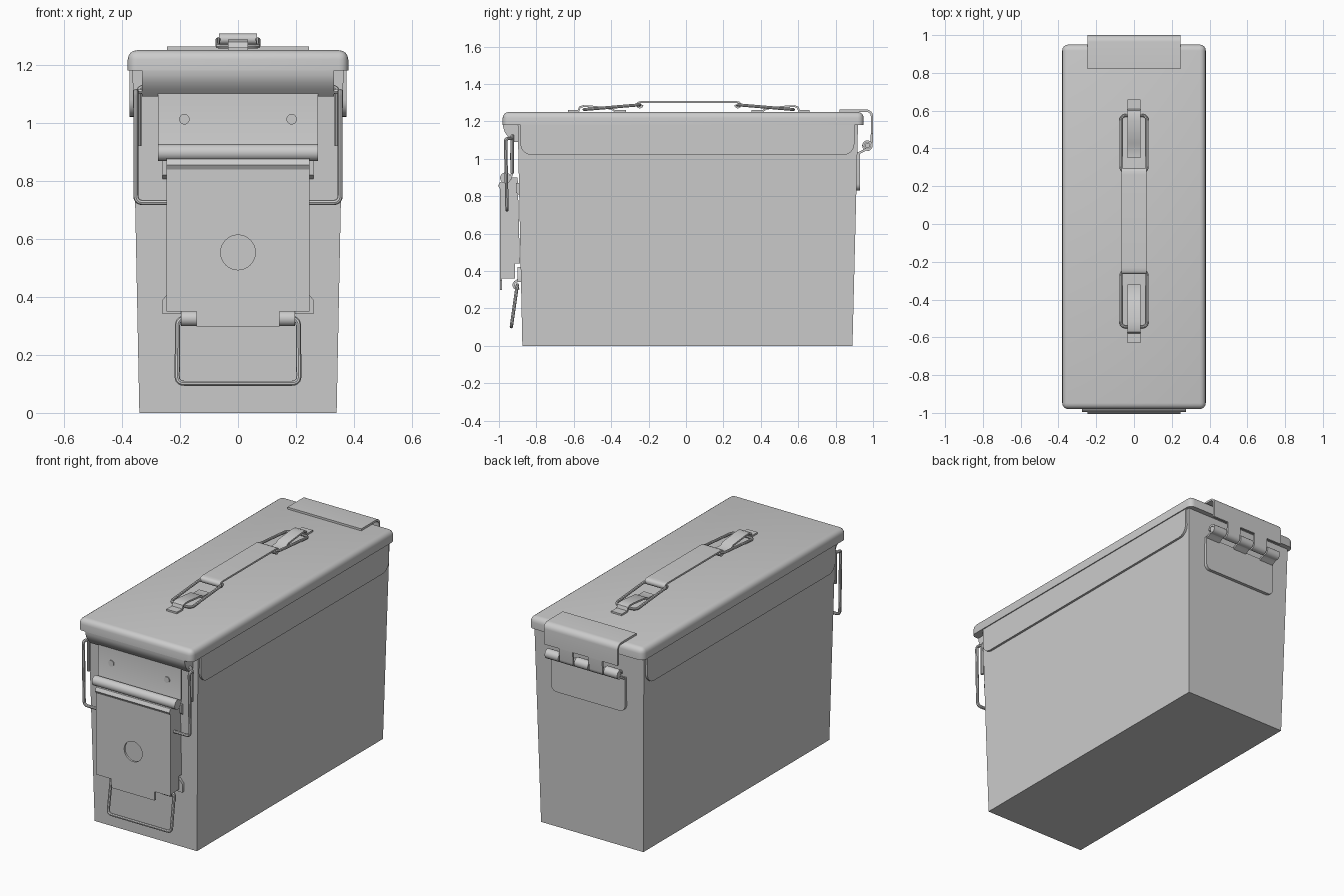
import bpy, bmesh, math
from mathutils import Vector

if "Cube" in bpy.data.objects:
    bpy.data.objects.remove(bpy.data.objects["Cube"])


def make(name, verts, faces):
    me = bpy.data.meshes.new(name)
    me.from_pydata([tuple(v) for v in verts], [], faces)
    bm = bmesh.new()
    bm.from_mesh(me)
    bmesh.ops.recalc_face_normals(bm, faces=bm.faces)
    bm.to_mesh(me)
    bm.free()
    ob = bpy.data.objects.new(name, me)
    bpy.context.collection.objects.link(ob)
    return ob


def prism(name, pts, axis, a, b):
    """Extrude a closed 2D outline along x (pts are y,z) or y (pts are x,z) from a to b."""
    n = len(pts)
    put = (lambda p, d: (d, p[0], p[1])) if axis == 'x' else (lambda p, d: (p[0], d, p[1]))
    verts = [put(p, d) for d in (a, b) for p in pts]
    faces = [list(range(n)), list(range(n, 2 * n))]
    faces += [[i, (i + 1) % n, n + (i + 1) % n, n + i] for i in range(n)]
    return make(name, verts, faces)


def strip(name, pts, x0, x1, t=0.012):
    """Bent sheet metal: an open y,z profile swept across x and thickened."""
    n = len(pts)
    verts = [(x, y, z) for x in (x0, x1) for y, z in pts]
    ob = make(name, verts, [[i, i + 1, n + i + 1, n + i] for i in range(n - 1)])
    m = ob.modifiers.new("thickness", 'SOLIDIFY')
    m.thickness, m.offset, m.use_even_offset = t, 0, True
    return ob


def arc(cu, cv, r, a0, a1, n=8):
    return [(cu + r * math.cos(math.radians(a0 + (a1 - a0) * i / n)),
             cv + r * math.sin(math.radians(a0 + (a1 - a0) * i / n))) for i in range(n + 1)]


def circle(cu, cv, r, n=24):
    return arc(cu, cv, r, 0, 360, n)[:-1]


def fillet(pts, r, closed=False, n=5):
    """Round the corners of a 3D path."""
    pts = [Vector(p) for p in pts]
    out = []
    for i, p in enumerate(pts):
        if not closed and i in (0, len(pts) - 1):
            out.append(p)
            continue
        a, b = pts[i - 1] - p, pts[(i + 1) % len(pts)] - p
        d = min(r, a.length * 0.45, b.length * 0.45)
        s, e = p + a.normalized() * d, p + b.normalized() * d
        for k in range(n + 1):
            t = k / n
            out.append(s * (1 - t) ** 2 + p * 2 * t * (1 - t) + e * t * t)
    return out


def wire(name, pts, r=0.009, corner=0.025, closed=False):
    path = fillet(pts, corner, closed)
    cu = bpy.data.curves.new(name, 'CURVE')
    cu.dimensions, cu.bevel_depth, cu.bevel_resolution, cu.use_fill_caps = '3D', r, 2, True
    sp = cu.splines.new('POLY')
    sp.points.add(len(path) - 1)
    for q, p in zip(sp.points, path):
        q.co = (*p, 1)
    sp.use_cyclic_u = closed
    ob = bpy.data.objects.new(name, cu)
    bpy.context.collection.objects.link(ob)


def drop_panel(u0, u1, v0, v1, r):
    """Outline with rounded lower corners."""
    return [(u0, v1)] + arc(u0 + r, v0 + r, r, 180, 270, 6) + arc(u1 - r, v0 + r, r, 270, 360, 6) + [(u1, v1)]


# Tapered box body
make("body", [(sx * w, y, z) for w, y0, y1, z in ((0.34, -0.875, 0.89, 0), (0.364, -0.9, 0.92, 1.2))
              for sx, y in ((-1, y0), (1, y0), (1, y1), (-1, y1))],
     [(0, 1, 2, 3), (4, 5, 6, 7)] + [(i, (i + 1) % 4, 4 + (i + 1) % 4, 4 + i) for i in range(4)])

# Lid with rounded upper edges and corners
lid = prism("lid", [(-0.98, 1.18), (0.95, 1.18), (0.95, 1.25), (-0.98, 1.25)], 'x', -0.38, 0.38)
bm = bmesh.new()
bm.from_mesh(lid.data)
edges = [e for e in bm.edges if max(v.co.z for v in e.verts) > 1.2]
bmesh.ops.bevel(bm, geom=edges, offset=0.032, segments=4, profile=0.5, affect='EDGES')
bm.to_mesh(lid.data)
bm.free()

# Lid flaps on the sides and the in-curving front skirt
for s in (-1, 1):
    prism("lid_side_flap", drop_panel(-0.885, 0.9, 1.02, 1.2, 0.06), 'x', s * 0.35, s * 0.374)
prism("lid_front_skirt", [(-0.89, 1.19), (-0.978, 1.19), (-0.977, 1.165), (-0.968, 1.14),
                          (-0.95, 1.115), (-0.925, 1.09), (-0.89, 1.09)], 'x', -0.33, 0.33)

# Latch: upper plate with rivets and the rolled hinge
strip("latch_upper_plate", [(-0.93, 1.12), (-0.93, 0.92), (-0.94, 0.89)], -0.275, 0.275)
for s in (-1, 1):
    prism("latch_rivet", circle(s * 0.185, 1.012, 0.018), 'y', -0.942, -0.92)
prism("latch_roll", circle(-0.965, 0.897, 0.029), 'x', -0.275, 0.275)

# Latch lever: front sheet with a round hole and side flanges
half = [(0.247, 0.868), (0.247, 0.35), (0.143, 0.35), (0.143, 0.297)]
lever = prism("latch_lever", half + [(-x, z) for x, z in reversed(half)], 'y', -0.995, -0.983)
cutter = prism("hole_cutter", circle(0, 0.553, 0.06, 32), 'y', -1.1, -0.95)
cutter.hide_render = True
cut = lever.modifiers.new("hole", 'BOOLEAN')
cut.operation, cut.object = 'DIFFERENCE', cutter
strip("latch_lever_lip", [(-0.989, 0.84), (-0.998, 0.855), (-0.99, 0.87), (-0.97, 0.875)], -0.247, 0.247)
for s in (-1, 1):
    prism("latch_lever_flange", [(-0.985, 0.868), (-0.985, 0.36), (-0.915, 0.36), (-0.915, 0.44),
                                 (-0.888, 0.44), (-0.9, 0.9), (-0.95, 0.9)], 'x', s * 0.235, s * 0.247)
    prism("latch_mount_ear", [(-0.91, 0.87), (-0.91, 0.82), (-0.885, 0.8), (-0.885, 0.87)], 'x', s * 0.2, s * 0.26)
    # Hooks holding the pull ring
    strip("ring_hook", [(-0.88, 0.35), (-0.9, 0.35)] + arc(-0.902, 0.325, 0.02, 100, 300, 8),
          s * 0.143, s * 0.197)
prism("latch_base_plate", [(-0.26, 0.34), (0.26, 0.34), (0.26, 0.39), (0.235, 0.42), (-0.235, 0.42), (-0.26, 0.39)],
      'y', -0.9, -0.875)

# Pull ring below the latch
half = [(0.15, -0.902, 0.325), (0.208, -0.902, 0.325), (0.21, -0.934, 0.102)]
wire("pull_ring", half + [(-x, y, z) for x, y, z in reversed(half)])

# Latch bail wires at both sides, hooked under the skirt
half = [(0.36 - 0.008, -0.957, 0.725), (0.352, -0.965, 1.108), (0.352, -0.93, 1.108), (0.28, -0.93, 1.108)]
wire("latch_bail", [(-x, y, z) for x, y, z in reversed(half)] + half)
for s in (-1, 1):
    wire("bail_support", [(s * 0.3, -0.928, 1.122), (s * 0.342, -0.928, 1.122), (s * 0.342, -0.928, 0.92)])

# Rear hinge: bent upper leaf, two fingers, lower leaf with three knuckles, pin
W, K = 0.245, 0.098
strip("hinge_upper_leaf", [(0.82, 1.257)] + arc(0.964, 1.227, 0.03, 90, 0, 6) + [(0.994, 1.135)], -W, W)
prism("hinge_lower_leaf", drop_panel(-W, W, 0.83, 1.035, 0.035), 'y', 0.905, 0.93)
for i in range(5):
    x0, x1 = -W + i * K, -W + (i + 1) * K
    if i % 2:
        strip("hinge_finger", [(0.994, 1.137)] + arc(0.97, 1.07, 0.022, 0, -200, 10), x0 + 0.004, x1 - 0.004)
    else:
        strip("hinge_knuckle", [(0.925, 1.03), (0.945, 1.04), (0.958, 1.048)]
              + arc(0.97, 1.07, 0.022, -110, 190, 14), x0 + 0.004, x1 - 0.004)
prism("hinge_pin", circle(0.97, 1.07, 0.014, 16), 'x', -W + 0.006, W - 0.006)

# Carry handle: flat strap, wire links and raised brackets, mirrored about its middle
MID = 0.015
end = [(0.245, 1.303)] + arc(0.262, 1.288, 0.014, 85, -180, 8)
strip("handle_strap", [(MID - y, z) for y, z in reversed(end)] + [(MID + y, z) for y, z in end], -0.066, 0.066, 0.01)
bracket = [(0.335, 1.255), (0.395, 1.255), (0.415, 1.268), (0.53, 1.28), (0.565, 1.281),
           (0.583, 1.275), (0.59, 1.255), (0.645, 1.255)]
for s in (-1, 1):
    strip("handle_bracket", [(MID + s * y, z) for y, z in bracket], -0.035, 0.035, 0.01)
    wire("handle_link", [(-0.07, MID + s * 0.262, 1.288), (0.07, MID + s * 0.262, 1.288),
                         (0.07, MID + s * 0.56, 1.263), (-0.07, MID + s * 0.56, 1.263)], 0.008, 0.03, True)

# Bake modifiers and curves to meshes, then smooth the curved parts
bpy.context.view_layer.update()
dg = bpy.context.evaluated_depsgraph_get()
baked = [(o, bpy.data.meshes.new_from_object(o.evaluated_get(dg))) for o in bpy.context.scene.objects if o != cutter]
for o, me in baked:
    name = o.name
    bpy.data.objects.remove(o)
    ob = bpy.data.objects.new(name, me)
    bpy.context.collection.objects.link(ob)
    ob.select_set(True)
    bpy.context.view_layer.objects.active = ob
bpy.data.objects.remove(cutter)
bpy.ops.object.shade_smooth_by_angle(angle=math.radians(40))
